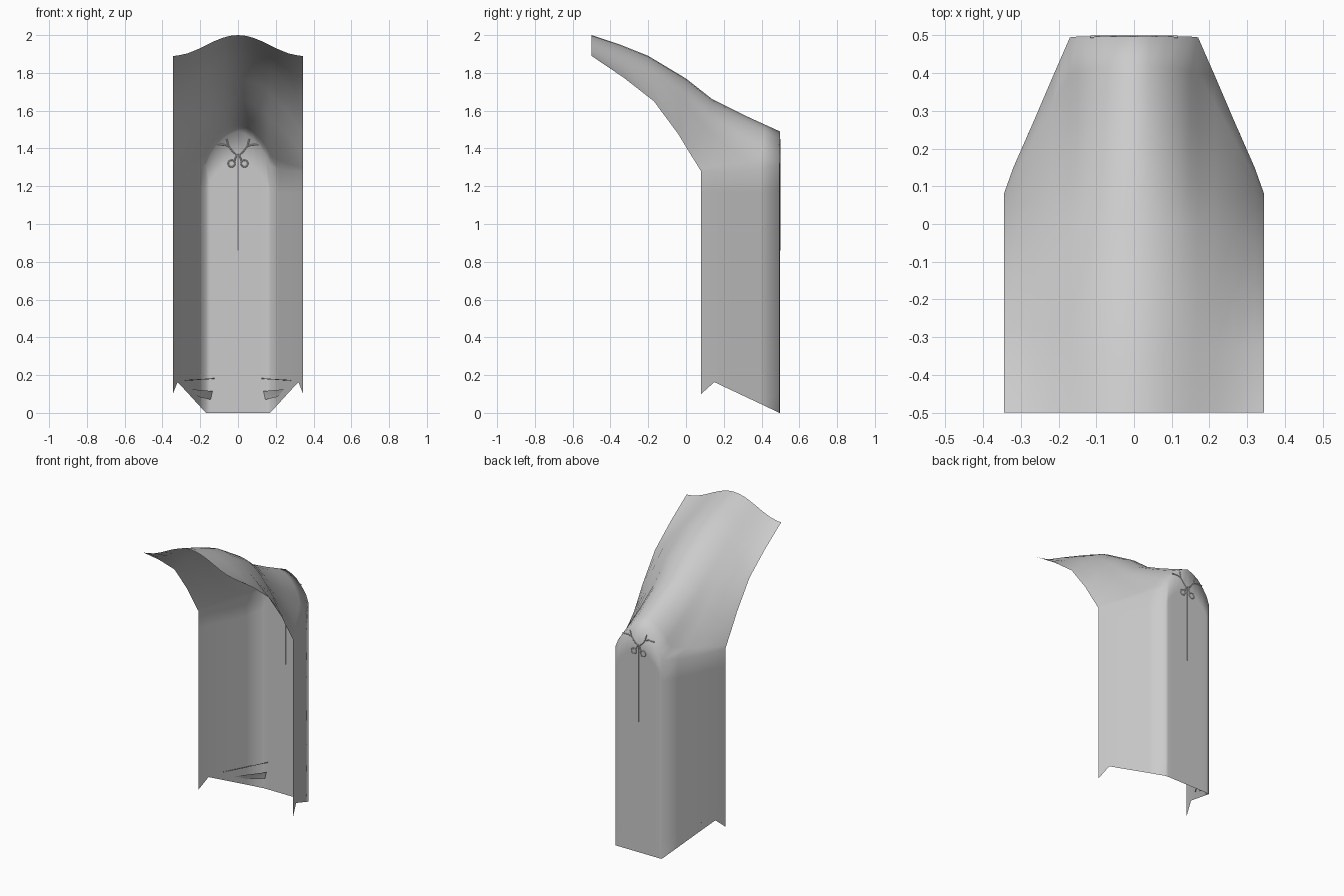
import bpy, math

if "Cube" in bpy.data.objects:
    bpy.data.objects.remove(bpy.data.objects["Cube"])

# Half section, centre to rim: x, y of the upright wall, z of the bend, z of the hem
SECTION = [(0, .497, 1.49, 0), (.04, .497, 1.475, 0), (.08, .497, 1.45, 0), (.12, .497, 1.405, 0),
           (.15, .497, 1.36, 0), (.17, .495, 1.31, 0), (.215, .392, 1.29, .049), (.265, .275, 1.28, .104),
           (.32, .15, 1.28, .163), (.345, .08, 1.28, .10)]
# Hood profiles (y, z): centre ridge and side rim
RIDGE = [(.497, 1.49), (.42, 1.525), (.30, 1.58), (.14, 1.66), (0, 1.77), (-.2, 1.89), (-.35, 1.95), (-.5, 2.0)]
RIM = [(.08, 1.28), (.07, 1.295), (.055, 1.32), (.02, 1.375), (-.04, 1.475), (-.17, 1.65), (-.33, 1.775), (-.5, 1.89)]
BLEND = [0, .25, .55, .8, .95, 1, 1, 1]     # wall section to barrel section
WAVE = [0, 0, 0, 0, 0, .2, .55, 1]          # barrel section to wavy tip
STEPS = [0, .08, .3, .65, .9]


def lerp(a, b, t):
    return a + (b - a) * t


def column(s):
    """Points of one column from hem to hood tip."""
    x, y, zk, zb = s
    pts = [(x, y, lerp(zb, zk, t)) for t in STEPS]
    fy = (.497 - y) / (.497 - .08)
    fz = (1.49 - zk) / (1.49 - 1.28)
    u = x / .345
    for c, r, m, w in zip(RIDGE, RIM, BLEND, WAVE):
        f = lerp(u ** 2, .5 - .5 * math.cos(math.pi * u), w)
        pts.append((x, lerp(c[0], r[0], lerp(fy, f, m)), lerp(c[1], r[1], lerp(fz, f, m))))
    return pts


def mesh_object(name, verts, faces):
    me = bpy.data.meshes.new(name)
    me.from_pydata(verts, [], faces)
    ob = bpy.data.objects.new(name, me)
    bpy.context.collection.objects.link(ob)
    bpy.context.view_layer.objects.active = ob
    ob.select_set(True)
    bpy.ops.object.shade_smooth_by_angle(angle=math.radians(85))
    ob.select_set(False)
    return ob


def cord(name, pts, r, cyclic=False):
    cu = bpy.data.curves.new(name, 'CURVE')
    cu.dimensions = '3D'
    cu.bevel_depth = r
    cu.bevel_resolution = 2
    cu.use_fill_caps = True
    sp = cu.splines.new('POLY')
    sp.points.add(len(pts) - 1)
    for p, q in zip(sp.points, pts):
        p.co = (*q, 1)
    sp.use_cyclic_u = cyclic
    ob = bpy.data.objects.new(name, cu)
    bpy.context.collection.objects.link(ob)


# Hooded shell, an open sheet lofted from mirrored columns
cols = [[(-x, y, z) for x, y, z in column(s)] for s in reversed(SECTION[1:])]
cols += [column(s) for s in SECTION]
n = len(cols[0])
faces = [(c * n + i, c * n + n + i, c * n + n + i + 1, c * n + i + 1)
         for c in range(len(cols) - 1) for i in range(n - 1)]
faces = [f[::-1] for f in faces]
mesh_object("hooded_shell", [p for c in cols for p in c], faces)

# Back seam with its branching tie
Y, R = .4965, .0035
cord("back_seam", [(0, Y, .86), (0, Y, 1.37)], R)
for s, side in ((-1, "left"), (1, "right")):
    cord("tie_arm_" + side, [(s * x, Y, z) for x, z in
         ((0, 1.36), (.025, 1.38), (.05, 1.412), (.075, 1.42), (.115, 1.418))], R)
    cord("tie_twig_" + side, [(s * .05, Y, 1.412), (s * .06, Y, 1.45)], R)
    cord("tie_stem_" + side, [(s * .006, Y, 1.37), (s * .018, Y, 1.335)], R)
    cord("tie_loop_" + side, [(s * .034 + .018 * math.cos(a * math.pi / 8), Y,
         1.32 + .018 * math.sin(a * math.pi / 8)) for a in range(16)], R, True)
    # Crease and folded flap across each lower back corner
    cord("hem_crease_" + side, [(s * .125, .492, .182), (s * .28, .238, .172)], .002)
    mesh_object("hem_fold_" + side, [(s * x, y, z) for x, y, z in
                ((.135, .49, .115), (.145, .488, .07), (.21, .395, .085), (.245, .315, .125), (.185, .43, .10))],
                [(0, 1, 4), (1, 2, 4), (2, 3, 4), (3, 0, 4)])
